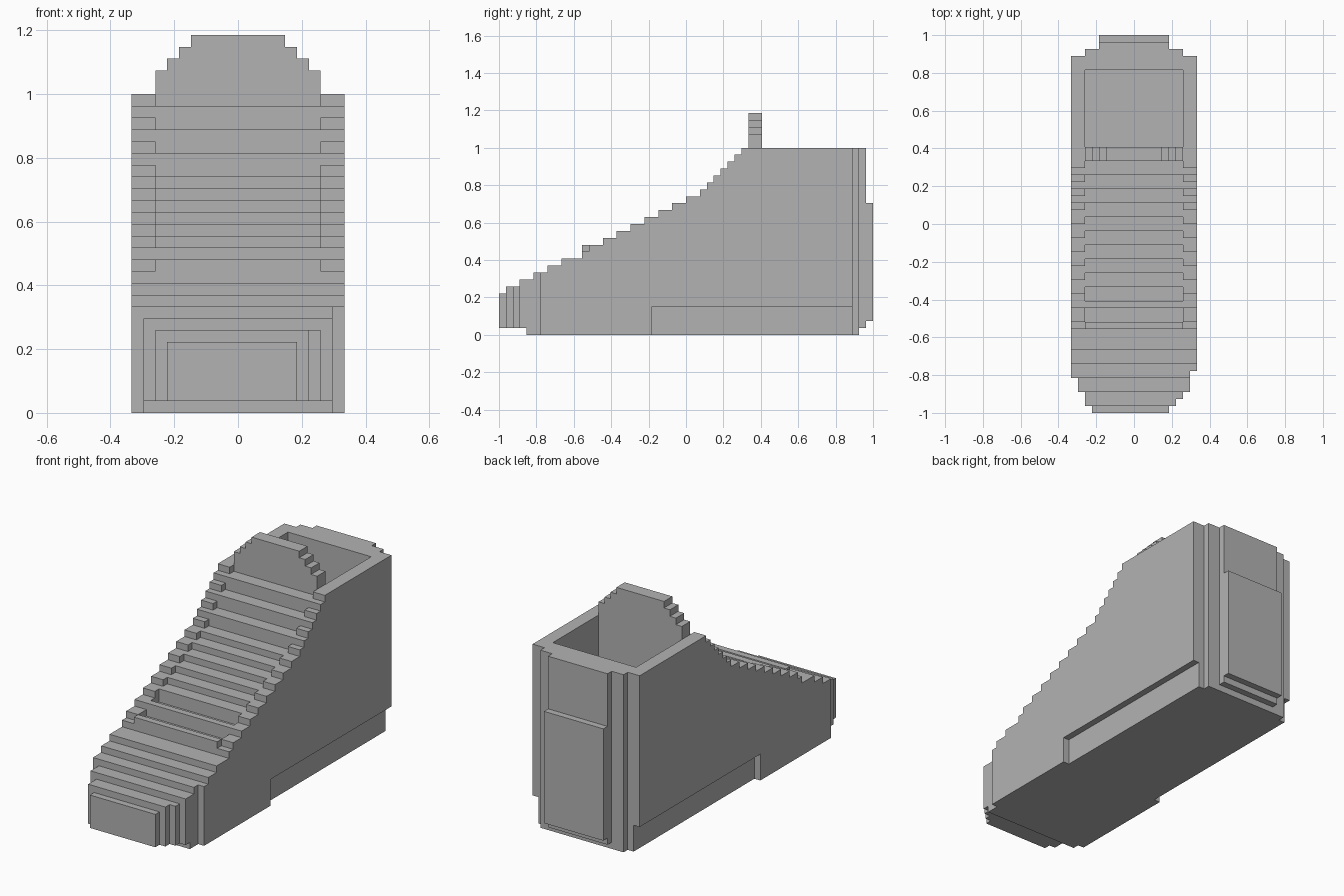
import bpy
import bmesh

if "Cube" in bpy.data.objects:
    bpy.data.objects.remove(bpy.data.objects["Cube"], do_unlink=True)

U = 1 / 27  # one block of the grid

grey = bpy.data.materials.new("plain_grey")
grey.use_nodes = True
colour = (0.45, 0.45, 0.45, 1)
grey.diffuse_color = colour
grey.node_tree.nodes["Principled BSDF"].inputs["Base Color"].default_value = colour


def prism(name, base, offset):
    """Extrude a flat outline (in grid units) along an offset."""
    bm = bmesh.new()
    face = bm.faces.new([bm.verts.new(p) for p in base])
    grown = bmesh.ops.extrude_face_region(bm, geom=[face])["geom"]
    moved = [g for g in grown if isinstance(g, bmesh.types.BMVert)]
    bmesh.ops.translate(bm, verts=moved, vec=offset)
    bmesh.ops.recalc_face_normals(bm, faces=bm.faces)
    bmesh.ops.scale(bm, verts=bm.verts, vec=(U, U, U))
    mesh = bpy.data.meshes.new(name)
    bm.to_mesh(mesh)
    bm.free()
    mesh.materials.append(grey)
    obj = bpy.data.objects.new(name, mesh)
    bpy.context.collection.objects.link(obj)
    return obj


def block(name, x0, x1, y0, y1, z0, z1):
    base = [(x0, y0, z0), (x1, y0, z0), (x1, y1, z0), (x0, y1, z0)]
    return prism(name, base, (0, 0, z1 - z0))


def stairs(name, x0, x1, steps, end, underside=()):
    """Side outline made of (start y, height) steps, extruded across x."""
    outline = [(steps[0][0], 0)]
    for i, (y, z) in enumerate(steps):
        stop = steps[i + 1][0] if i + 1 < len(steps) else end
        outline += [(y, z), (stop, z)]
    outline += underside or [(end, 0)]
    return prism(name, [(x0, y, z) for y, z in outline], (x1 - x0, 0, 0))


# Rounded toe, one slice per layer
block("toe_cap", -6, 5, -27, -26, 1, 6)
block("toe_layer_front", -7, 6, -26, -25, 1, 7)
block("toe_layer_middle", -7, 7, -25, -24, 1, 7)
block("toe_layer_raised", -8, 8, -24, -23, 1, 8)
block("toe_layer_back", -8, 8, -23, -22, 0, 8)
block("toe_corner", -9, 8, -22, -21, 0, 9)

# Full-width steps above the toes
stairs("toe_steps", -9, 9, [(-21, 9), (-20, 10), (-18, 11)], -15)

# Sunken centre with lace steps and two narrow grooves
lace_steps = [(-15, 13), (-14, 12), (-12, 14), (-11, 13)]
lace_steps += [(-9 + 2 * i, 15 + i) for i in range(6)]
lace_steps += [(3, 22), (5, 24), (7, 26)]
stairs("lace_panel", -7, 7, lace_steps, 9)

# Side walls, with a shallow recess along the bottom outside
side_steps = [(-15, 12), (-14, 13)]
side_steps += [(-12 + 2 * i, 14 + i) for i in range(8)]
side_steps += [(3 + i, 22 + i) for i in range(6)]
recess = [(24, 4), (-5, 4), (-5, 0)]
for side, s in (("left", 1), ("right", -1)):
    stairs(side + "_inner_wall", 7 * s, 8 * s, side_steps, 24)
    stairs(side + "_outer_wall", 8 * s, 9 * s, side_steps, 24, recess)

# Tongue with a stepped, rounded top
half = [(7, 0), (7, 29), (6, 29), (6, 30), (5, 30), (5, 31), (4, 31), (4, 32)]
outline = half + [(-x, z) for x, z in reversed(half)]
prism("tongue", [(x, 9, z) for x, z in outline], (0, 2, 0))

# Insole and heel
block("insole", -7, 7, 11, 22, 0, 3)
block("heel_wall", -7, 7, 22, 25, 0, 27)
block("heel_strip", -5, 5, 25, 26, 1, 27)
block("heel_tab", -5, 5, 26, 27, 2, 19)
